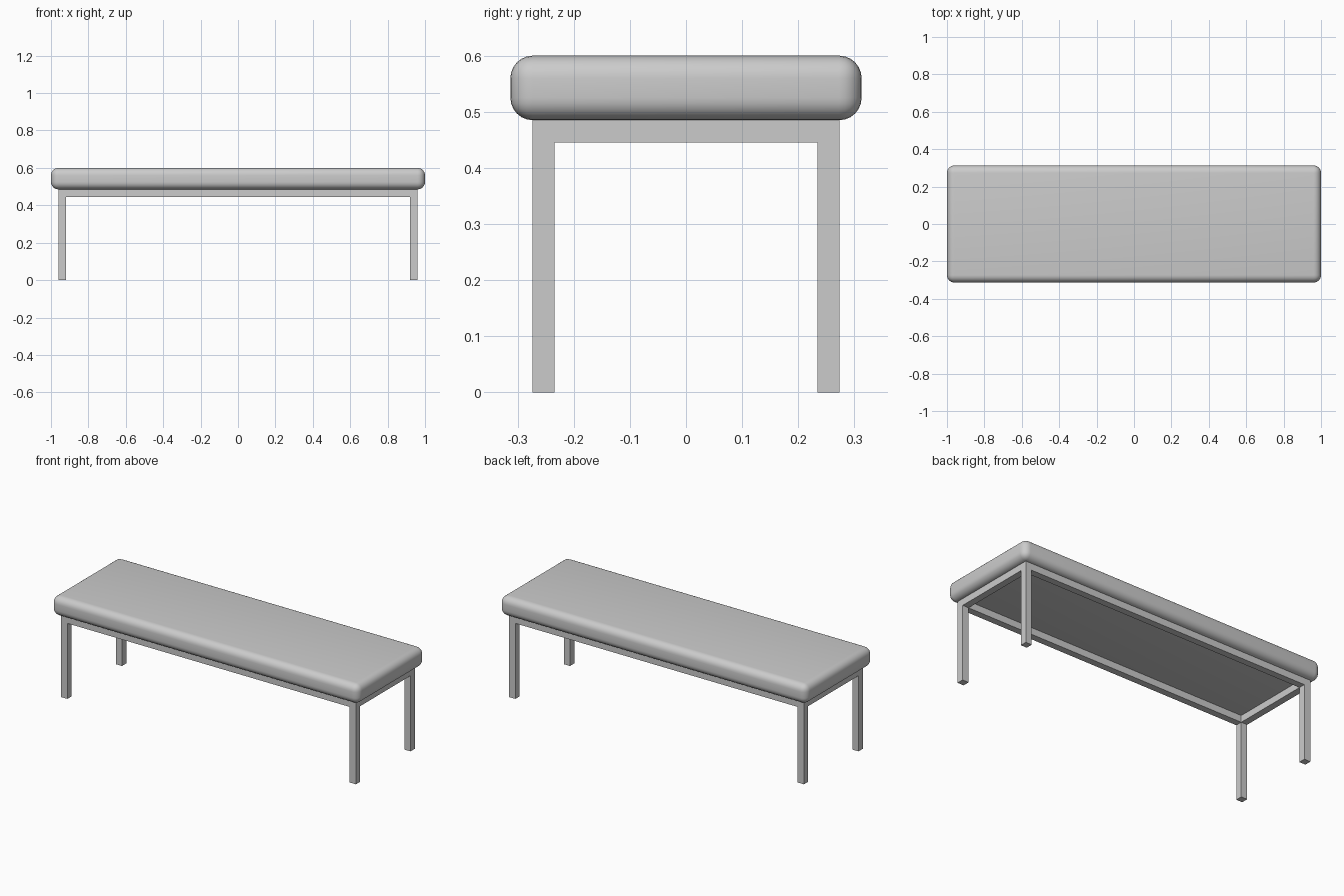
import bpy

if "Cube" in bpy.data.objects:
    bpy.data.objects.remove(bpy.data.objects["Cube"])

TUBE = 0.04            # square tube width
LEG_X, LEG_Y = 0.94, 0.254   # leg centre lines
SEAT_Z, TOP_Z = 0.485, 0.60


def box(name, centre, size):
    bpy.ops.mesh.primitive_cube_add(size=1, location=centre)
    ob = bpy.context.object
    ob.name = name
    ob.scale = size
    bpy.ops.object.transform_apply(location=False, rotation=False, scale=True)
    return ob


# Padded cushion with rounded edges
cushion = box("cushion", (0, 0, (SEAT_Z + TOP_Z) / 2), (2.0, 0.626, TOP_Z - SEAT_Z))
bevel = cushion.modifiers.new("round_edges", 'BEVEL')
bevel.width = 0.04
bevel.segments = 6
bpy.ops.object.modifier_apply(modifier=bevel.name)
bpy.ops.object.shade_smooth_by_angle()

# Four square legs
for sx, side in ((-1, "left"), (1, "right")):
    for sy, end in ((-1, "front"), (1, "back")):
        box(f"{end}_{side}_leg", (sx * LEG_X, sy * LEG_Y, SEAT_Z / 2), (TUBE, TUBE, SEAT_Z))

# Rails joining the legs under the cushion
rail_z = SEAT_Z - TUBE / 2
for s, end, side in ((-1, "front", "left"), (1, "back", "right")):
    box(f"{end}_rail", (0, s * LEG_Y, rail_z), (2 * LEG_X - TUBE, TUBE, TUBE))
    box(f"{side}_rail", (s * LEG_X, 0, rail_z), (TUBE, 2 * LEG_Y - TUBE, TUBE))
